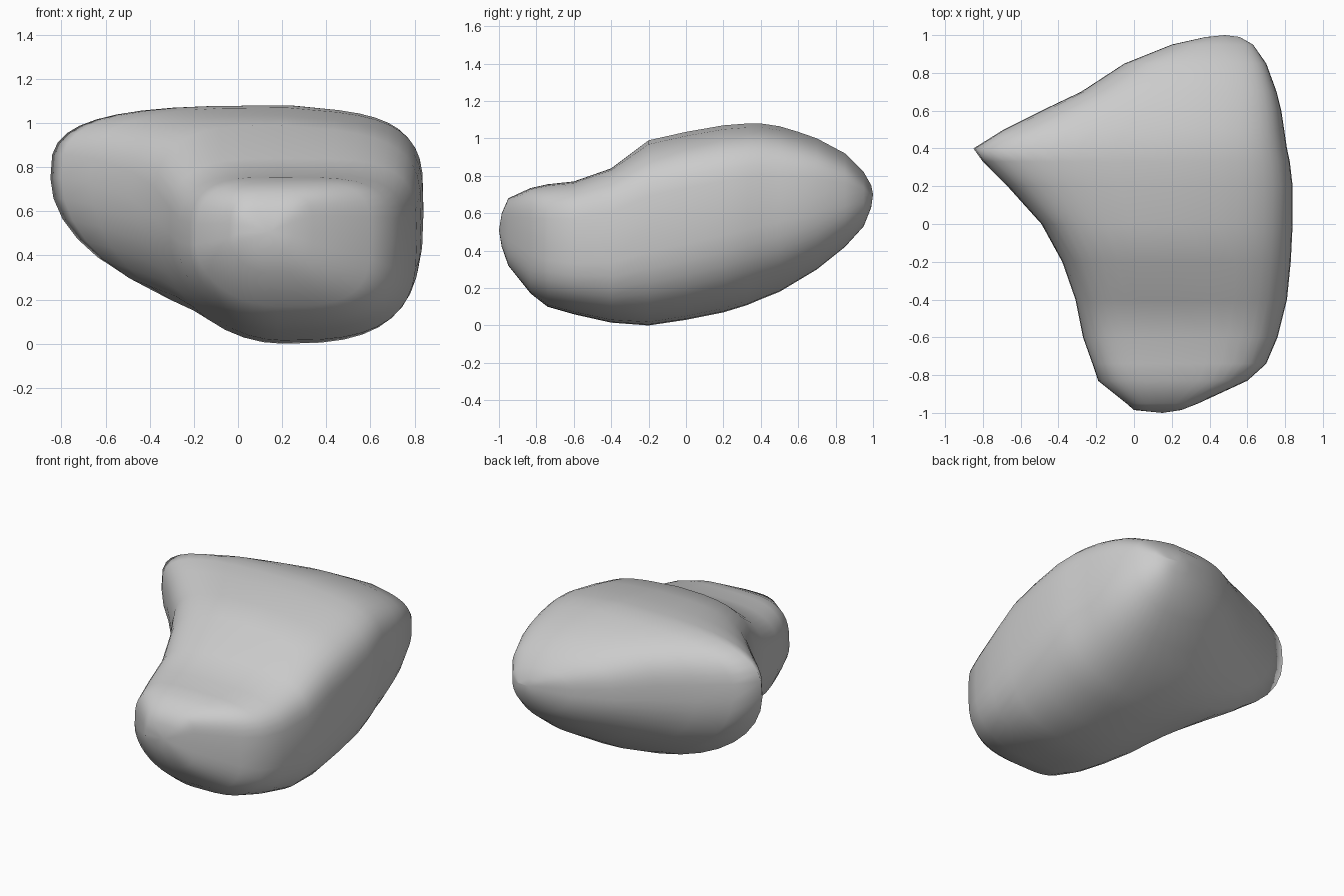
import bpy, bmesh, math

# Cross-sections along y: y, left x, right x, bottom z, top z, height of left edge, x of lowest point
stations = [
    (-0.985, 0.00, 0.25, 0.42, 0.60, 0.50, 0.13),
    (-0.95, -0.04, 0.34, 0.32, 0.68, 0.48, 0.15),
    (-0.83, -0.19, 0.60, 0.17, 0.735, 0.45, 0.18),
    (-0.74, -0.22, 0.70, 0.10, 0.755, 0.45, 0.18),
    (-0.60, -0.27, 0.76, 0.06, 0.77, 0.46, 0.18),
    (-0.40, -0.31, 0.81, 0.015, 0.84, 0.50, 0.20),
    (-0.20, -0.38, 0.83, 0.00, 0.99, 0.57, 0.20),
    (0.00, -0.49, 0.84, 0.03, 1.035, 0.66, 0.20),
    (0.20, -0.67, 0.84, 0.07, 1.07, 0.73, 0.22),
    (0.33, -0.80, 0.825, 0.11, 1.08, 0.75, 0.23),
    (0.40, -0.85, 0.81, 0.14, 1.08, 0.75, 0.24),
    (0.50, -0.69, 0.795, 0.18, 1.065, 0.72, 0.27),
    (0.60, -0.49, 0.78, 0.24, 1.035, 0.70, 0.30),
    (0.70, -0.28, 0.755, 0.30, 1.00, 0.69, 0.35),
    (0.85, -0.05, 0.70, 0.42, 0.92, 0.69, 0.40),
    (0.95, 0.20, 0.63, 0.53, 0.82, 0.69, 0.44),
    (0.99, 0.38, 0.56, 0.63, 0.75, 0.70, 0.47),
]
SEGMENTS = 40


def section(bm, y, xl, xr, zb, zt, zl, xb):
    """Closed ring made of four rounded quarters with differing fullness."""
    zr = zb + (zt - zb) * 0.55
    ring = []
    for i in range(SEGMENTS):
        a = 2 * math.pi * i / SEGMENTS
        c, s = math.cos(a), math.sin(a)
        if s >= 0:
            power = 3.8 if c > 0 else 3.3
        else:
            power = 2.8 - 0.5 * y if c > 0 else 1.95
        u = math.copysign(abs(c) ** (2 / power), c)
        w = math.copysign(abs(s) ** (2 / power), s)
        x = xb + u * ((xr - xb) if c > 0 else (xb - xl))
        # blend the side heights, and let the upper surface fall to the right
        zm = zl + (zr - zl) * (u + 1) / 2
        top = zt - (0.05 * max(0, u) if y > -0.3 else 0)
        z = zm + w * ((top - zm) if s > 0 else (zm - zb))
        ring.append(bm.verts.new((x, y, z)))
    return ring


# Boulder: loft the sections and close both ends to a rounded point
bm = bmesh.new()
rings = [section(bm, *s) for s in stations]
for a, b in zip(rings, rings[1:]):
    for i in range(SEGMENTS):
        j = (i + 1) % SEGMENTS
        bm.faces.new((a[i], a[j], b[j], b[i]))
for ring, tip in ((rings[0], (0.15, -1.0, 0.51)), (rings[-1], (0.48, 1.0, 0.70))):
    pole = bm.verts.new(tip)
    for i in range(SEGMENTS):
        bm.faces.new((ring[i], ring[(i + 1) % SEGMENTS], pole))
bmesh.ops.recalc_face_normals(bm, faces=bm.faces[:])
mesh = bpy.data.meshes.new("boulder")
bm.to_mesh(mesh)
bm.free()
mesh.shade_smooth()
boulder = bpy.data.objects.new("boulder", mesh)
bpy.context.collection.objects.link(boulder)
